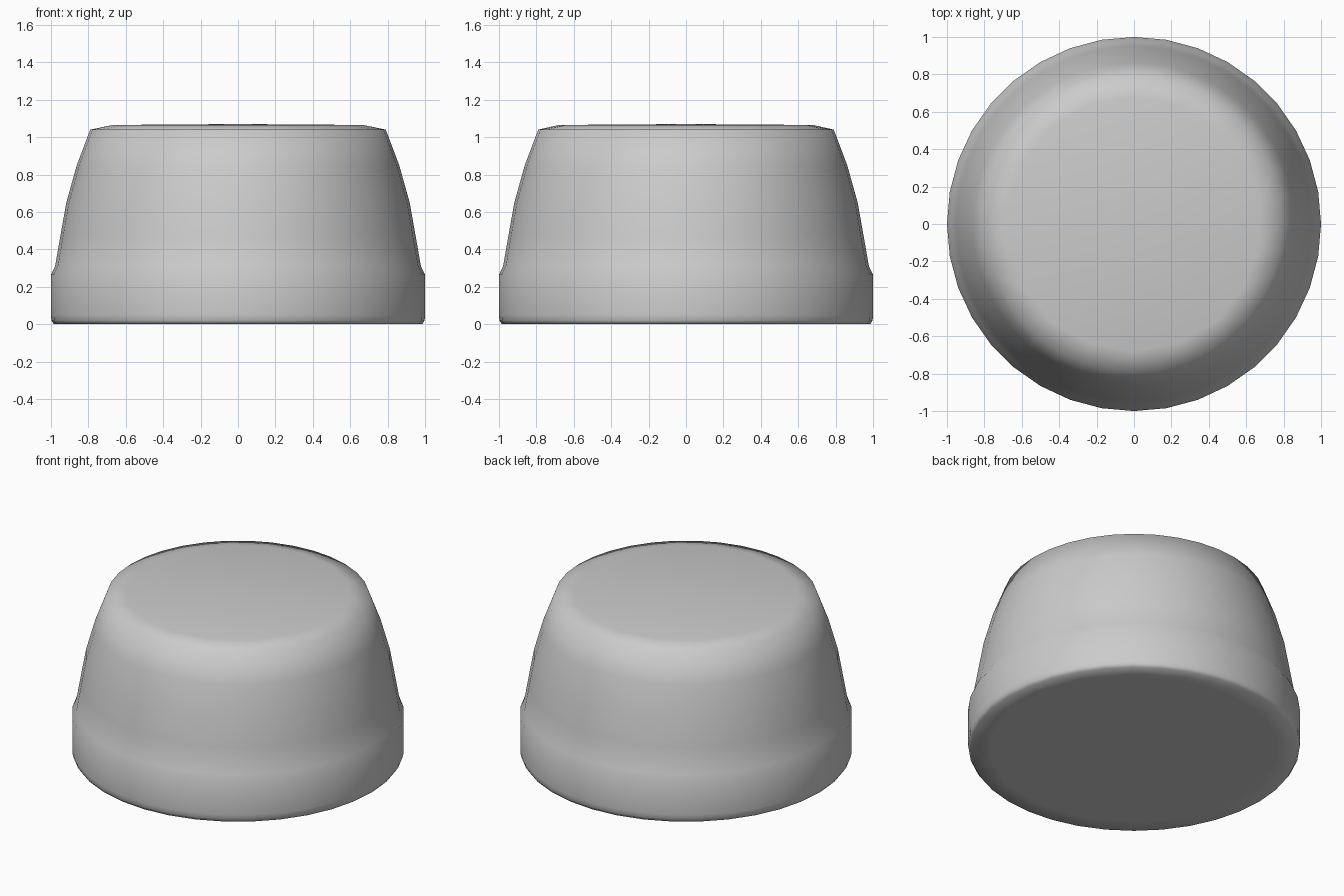
import bpy, bmesh
from math import cos, sin, pi

if "Cube" in bpy.data.objects:
    bpy.data.objects.remove(bpy.data.objects["Cube"])

SIDES = 36
# radius, height from the base edge up to the rim of the crown
PROFILE = [(0.985, 0.0), (0.998, 0.02), (1.0, 0.05), (1.0, 0.265), (0.978, 0.31),
           (0.95, 0.47), (0.918, 0.65), (0.862, 0.85), (0.79, 1.04)]

bm = bmesh.new()


def ring(radius, z, count, offset=0.0):
    return [bm.verts.new((radius * cos(2 * pi * (i + offset) / count),
                          radius * sin(2 * pi * (i + offset) / count), z))
            for i in range(count)]


def cap(outer, radius, z, centre_z):
    """Close a ring with a half-count inner ring and a centre fan."""
    half = len(outer) // 2
    inner = ring(radius, z, half, 0.5)
    centre = bm.verts.new((0, 0, centre_z))
    for k in range(half):
        a, b, c = outer[2 * k], outer[2 * k + 1], outer[(2 * k + 2) % len(outer)]
        i, j = inner[k], inner[(k + 1) % half]
        for tri in ((a, b, i), (b, c, i), (c, j, i), (i, j, centre)):
            bm.faces.new(tri)


# Side wall with base band
rings = [ring(r, z, SIDES) for r, z in PROFILE]
for lo, hi in zip(rings, rings[1:]):
    for i in range(SIDES):
        n = (i + 1) % SIDES
        bm.faces.new((lo[i], lo[n], hi[n], hi[i]))

# Nearly flat crown and flat underside
cap(rings[-1], 0.68, 1.065, 1.07)
cap(rings[0], 0.87, 0.0, 0.0)

bmesh.ops.recalc_face_normals(bm, faces=bm.faces)
for f in bm.faces:
    f.smooth = True
mesh = bpy.data.meshes.new("cap_body")
bm.to_mesh(mesh)
bm.free()
bpy.context.collection.objects.link(bpy.data.objects.new("cap_body", mesh))
